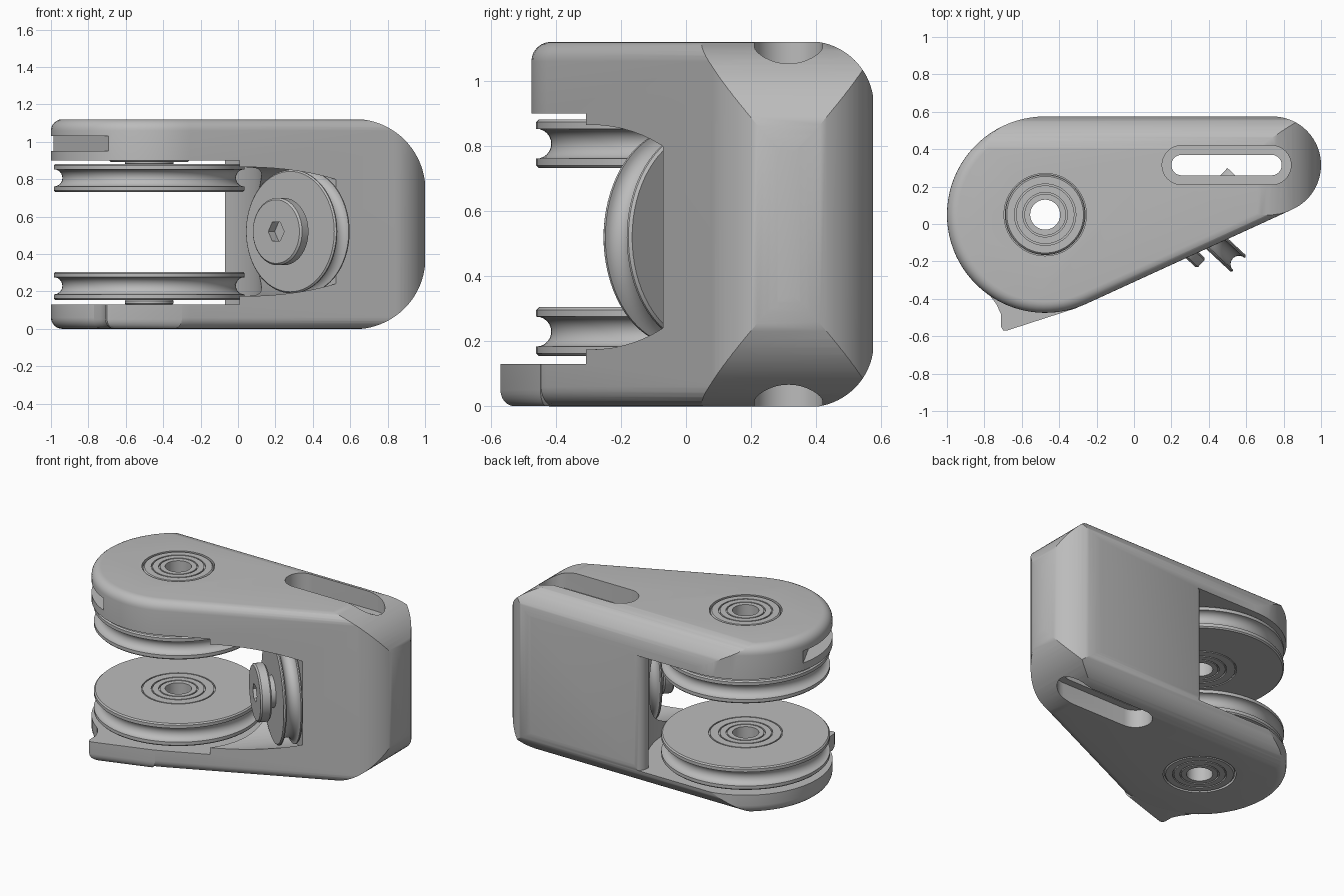
import bpy, bmesh
from math import sin, cos, pi, radians
from mathutils import Vector

old = bpy.data.objects.get("Cube")
if old:
    bpy.data.objects.remove(old, do_unlink=True)

GREY = (0.5, 0.5, 0.5, 1)
mat = bpy.data.materials.new("plain grey")
mat.use_nodes = True
mat.diffuse_color = GREY
mat.node_tree.nodes["Principled BSDF"].inputs["Base Color"].default_value = GREY

H = 1.12                       # body height
HUB = Vector((-0.475, 0.05))   # main wheel axis
TIP = Vector((0.74, 0.315))    # narrow end of the body
GUIDE = Vector((0.32, 0.01, 0.52))
AXIS = Vector((-0.68, -0.73, 0)).normalized()


def finish(bm, name):
    bmesh.ops.recalc_face_normals(bm, faces=bm.faces)
    mesh = bpy.data.meshes.new(name)
    bm.to_mesh(mesh)
    bm.free()
    ob = bpy.data.objects.new(name, mesh)
    bpy.context.collection.objects.link(ob)
    mesh.materials.append(mat)
    return ob


def loft(name, loops):
    """Solid through a stack of equal loops, capped at both ends."""
    bm = bmesh.new()
    rings = [[bm.verts.new(p) for p in loop] for loop in loops]
    n = len(rings[0])
    for a, b in zip(rings, rings[1:]):
        for i in range(n):
            j = (i + 1) % n
            bm.faces.new((a[i], a[j], b[j], b[i]))
    bm.faces.new(rings[0])
    bm.faces.new(rings[-1])
    return finish(bm, name)


def prism(name, pts, z0, z1):
    return loft(name, [[(x, y, z) for x, y in pts] for z in (z0, z1)])


def arc(c, r, a0, a1, n):
    steps = [radians(a0 + (a1 - a0) * i / n) for i in range(n + 1)]
    return [(c[0] + r * cos(a), c[1] + r * sin(a)) for a in steps]


def lathe(name, profile, loc, axis=Vector((0, 0, 1)), steps=72):
    """Revolve (radius, height) points; profiles off the axis are closed rings."""
    bm = bmesh.new()
    vs = [bm.verts.new((r, 0, z)) for r, z in profile]
    pairs = list(zip(vs, vs[1:]))
    if profile[0][0] > 0:
        pairs.append((vs[-1], vs[0]))
    edges = [bm.edges.new(p) for p in pairs]
    bmesh.ops.spin(bm, geom=vs + edges, cent=(0, 0, 0), axis=(0, 0, 1),
                   angle=2 * pi, steps=steps)
    bmesh.ops.remove_doubles(bm, verts=bm.verts, dist=1e-5)
    ob = finish(bm, name)
    ob.location = loc
    ob.rotation_euler = axis.to_track_quat('Z', 'Y').to_euler()
    return ob


def boolean(ob, cutter, op='DIFFERENCE'):
    cutter.hide_render = True
    bpy.context.view_layer.update()
    mod = ob.modifiers.new("cut", 'BOOLEAN')
    mod.operation, mod.solver, mod.object = op, 'EXACT', cutter
    bpy.context.view_layer.objects.active = ob
    bpy.ops.object.modifier_apply(modifier=mod.name)
    bpy.data.objects.remove(cutter, do_unlink=True)


def smooth(ob):
    bpy.ops.object.select_all(action='DESELECT')
    ob.select_set(True)
    bpy.context.view_layer.objects.active = ob
    bpy.ops.object.shade_smooth_by_angle(angle=radians(30))


def quarter(r, n=6):
    """(height, inset) steps of a rounded lower edge."""
    return [(r * (1 - cos(a)), r * (1 - sin(a)))
            for a in (pi / 2 * i / n for i in range(n + 1))]


# Teardrop body with rounded rims
def teardrop(inset):
    return (arc(HUB, 0.525 - inset, 90, 294.6, 48)
            + arc(TIP, 0.26 - inset, -65.4, 90, 32))


low = quarter(0.06)
layers = low + [(H - z, i) for z, i in reversed(low)]
body = loft("body", [[(x, y, z) for x, y in teardrop(i)] for z, i in layers])


# Large rounding on the narrow end and along the back
def rounded_end(limit, r):
    c = limit - r + 0.002
    return ([(-1.5, -0.002)] + arc((c, r - 0.002), r, -90, 0, 20)
            + arc((c, H - r + 0.002), r, 0, 90, 20) + [(-1.5, H + 0.002)])


boolean(body, loft("end_round", [[(u, y, z) for u, z in rounded_end(1, 0.38)]
                                 for y in (-1, 1)]), 'INTERSECT')
boolean(body, loft("back_round", [[(x, u, z) for u, z in rounded_end(0.575, 0.2)]
                                  for x in (-1.5, 1.5)]), 'INTERSECT')

# Gap for the two main wheels
gap = ([(-1.2, -0.8), (-0.07, -0.8)] + arc(HUB, 0.6, -47.5, 47.5, 32)
       + arc((0, 0.508), 0.07, 180, 90, 6) + [(0, 0.8), (-1.2, 0.8)])
boolean(body, prism("wheel_gap", gap, 0.13, 0.9))

# Round pocket for the tilted guide wheel
boolean(body, lathe("guide_pocket", [(0, -0.08), (0.345, -0.08), (0.345, 0.7), (0, 0.7)],
                    GUIDE, AXIS))


# Long slot, wider at the top and bottom
def stadium(r):
    return (arc((0.735, 0.315), r, -90, 90, 16)
            + arc((0.255, 0.315), r, 90, 270, 16))


boolean(body, prism("slot", stadium(0.055), -0.1, H + 0.1))
for z0, z1 in ((-0.1, 0.12), (H - 0.12, H + 0.1)):
    boolean(body, prism("slot_mouth", stadium(0.105), z0, z1))

# Axle bore and side notch in the upper arm
boolean(body, prism("bore", arc(HUB, 0.22, 0, 355, 71), -0.1, H + 0.1))
out = Vector((cos(radians(206)), sin(radians(206))))
side = Vector((-out.y, out.x))
notch = [HUB + out * a + side * b for a, b in
         ((0.405, -0.6), (0.9, -0.6), (0.9, 0.6), (0.405, 0.6))]
boolean(body, prism("notch", notch, 0.95, 1.03))
smooth(body)

# Pointed fin on the lower arm
fin_pts = [(-0.78, -0.37), (-0.735, -0.43), (-0.712, -0.48), (-0.71, -0.55),
           (-0.7, -0.568), (-0.68, -0.57), (-0.3, -0.447), (-0.4, -0.33), (-0.6, -0.33)]
mid = Vector((-0.5, -0.36))
fin_layers = quarter(0.05) + [(0.13, 0)]
fin = loft("lower_fin", [[(*(mid + (Vector(p) - mid) * (1 - i / 0.25)), z + 0.001 * (z < 0.1))
                          for p in fin_pts] for z, i in fin_layers])
smooth(fin)


# Discs with a bore, ring grooves on both faces and an optional rope groove
def disc(name, radius, half, loc, bore=0.08, rings=(), rope=0.0, axis=Vector((0, 0, 1))):
    top = [(bore, half)]
    for g in rings:
        top += [(g - 0.004, half), (g - 0.004, half - 0.012),
                (g + 0.004, half - 0.012), (g + 0.004, half)]
    top += [(radius - 0.008, half), (radius, half - 0.008)]
    rim = []
    if rope:
        rim = [(radius - rope * cos(a), rope * sin(a))
               for a in (pi / 2 - pi * i / 12 for i in range(13))]
    bottom = [(r, -z) for r, z in reversed(top)]
    ob = lathe(name, top + rim + bottom, loc, axis)
    smooth(ob)
    return ob


def at_hub(z):
    return (HUB.x, HUB.y, z)


for label, wheel_z, washer_z, arm_z in (("upper", 0.807, 0.89, 1.005),
                                        ("lower", 0.23, 0.143, 0.066)):
    disc(label + "_wheel", 0.51, 0.075, at_hub(wheel_z), rings=(0.115, 0.16, 0.22), rope=0.046)
    disc(label + "_washer", 0.13, 0.015, at_hub(washer_z))
    disc(label + "_bushing", 0.213, 0.114 if label == "upper" else 0.065,
         at_hub(arm_z), rings=(0.115, 0.16))

# Tilted guide wheel with its bolt
disc("guide_wheel", 0.33, 0.06, GUIDE, bore=0.06, rope=0.045, axis=AXIS)
bolt = lathe("guide_bolt", [(0, -0.334), (0.066, -0.334), (0.066, 0.05), (0.1, 0.05),
                            (0.1, 0.1), (0.17, 0.1), (0.18, 0.11), (0.18, 0.16),
                            (0.17, 0.17), (0, 0.17)], GUIDE, AXIS)
socket = lathe("hex_socket", [(0, 0.12), (0.058, 0.12), (0.058, 0.25), (0, 0.25)],
               GUIDE, AXIS, steps=6)
boolean(bolt, socket)
smooth(bolt)
